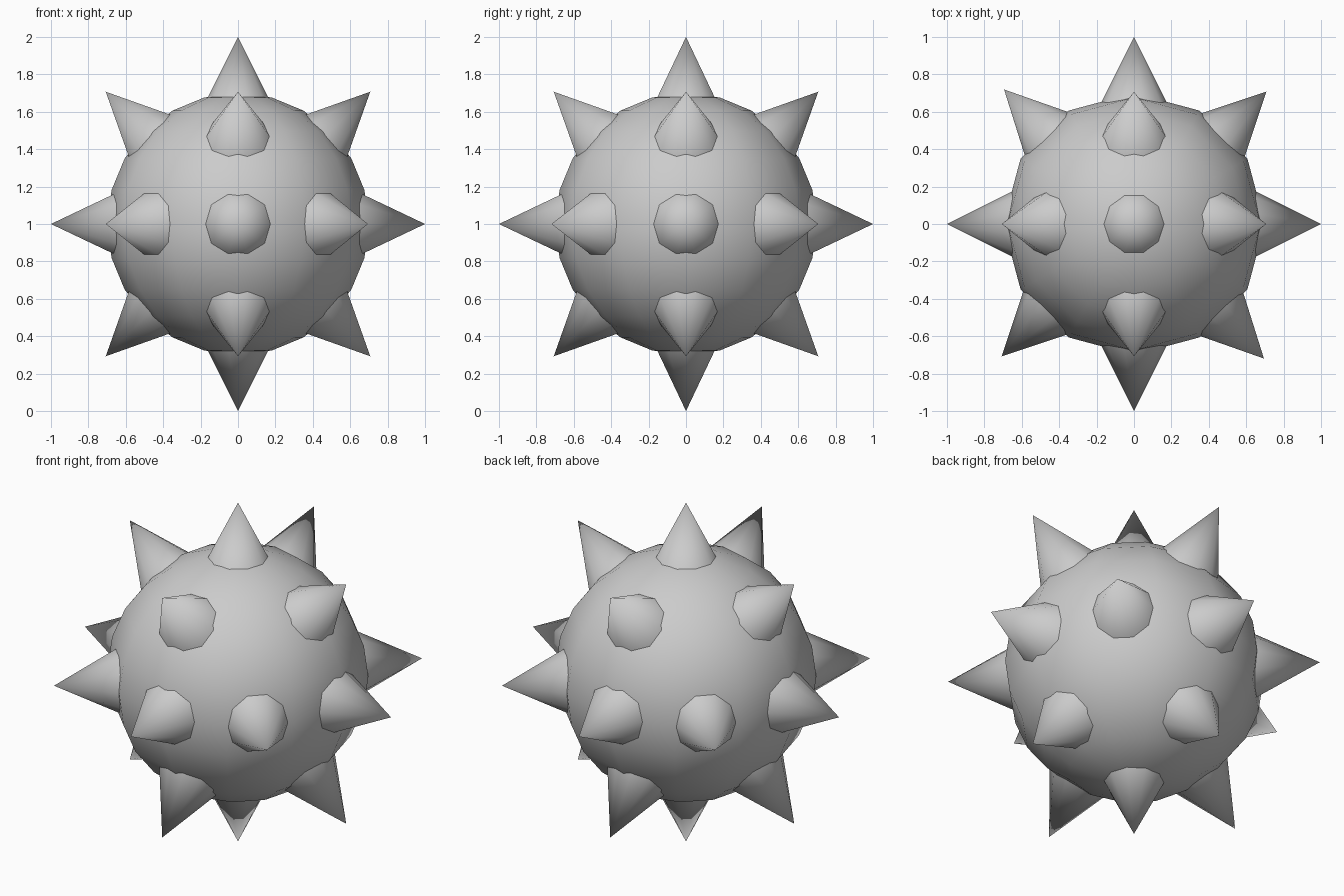
import bpy
from math import radians, sin, cos
from mathutils import Vector, Euler

if "Cube" in bpy.data.objects:
    bpy.data.objects.remove(bpy.data.objects["Cube"])

CENTRE = Vector((0, 0, 1))
TIP, DEPTH, BASE = 1.0, 0.4, 0.2


def smooth(angle):
    bpy.ops.object.shade_smooth_by_angle(angle=radians(angle))


# Ball body
bpy.ops.mesh.primitive_uv_sphere_add(segments=12, ring_count=12, radius=0.7, location=CENTRE)
bpy.context.object.name = "ball"
smooth(60)


def spike(tilt, turn):
    """Ten-sided cone pointing outward; tilt from +z, then turn about z."""
    rot = Euler((0, radians(tilt), radians(turn)))
    direction = rot.to_matrix() @ Vector((0, 0, 1))
    bpy.ops.mesh.primitive_cone_add(
        vertices=10, radius1=BASE, radius2=0, depth=DEPTH,
        location=CENTRE + direction * (TIP - DEPTH / 2), rotation=rot)
    bpy.context.object.name = "spike"
    smooth(60)


# Top and bottom spikes
spike(0, 90)
spike(180, 90)

# Upper and lower rings of four spikes
for turn in (0, 90, 180, 270):
    spike(45, turn)
    spike(135, turn)

# Middle ring of eight spikes (two are very slightly off the diagonal)
for turn in (0, 45, 90, 134, 180, 225, 270, 314):
    spike(90, turn)
